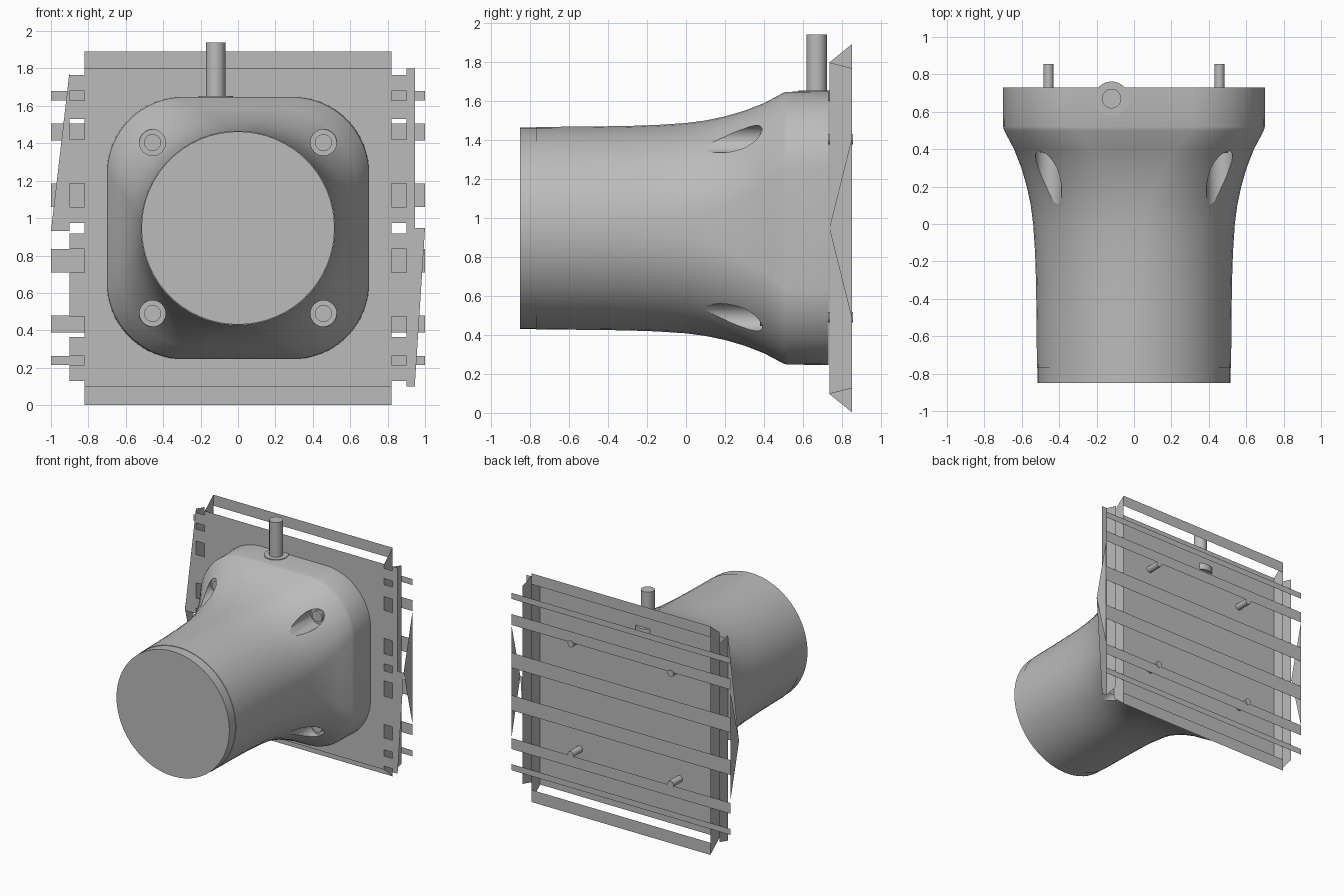
import bpy, bmesh, math
from mathutils import Matrix

old = bpy.data.objects.get("Cube")
if old:
    bpy.data.objects.remove(old, do_unlink=True)

GREY = bpy.data.materials.new("mid_grey")
GREY.use_nodes = True
GREY.diffuse_color = (0.5, 0.5, 0.5, 1)
GREY.node_tree.nodes["Principled BSDF"].inputs["Base Color"].default_value = (0.5, 0.5, 0.5, 1)

MID = 0.947      # height of the barrel axis
NEAR, FAR = 0.735, 0.85   # front and back planes of the wall frame


def finish(name, bm, smooth=False):
    mesh = bpy.data.meshes.new(name)
    bm.to_mesh(mesh)
    bm.free()
    mesh.materials.append(GREY)
    obj = bpy.data.objects.new(name, mesh)
    bpy.context.collection.objects.link(obj)
    if smooth:
        select(obj)
        bpy.ops.object.shade_smooth_by_angle(angle=math.radians(32))
    return obj


def select(obj):
    bpy.ops.object.select_all(action='DESELECT')
    obj.select_set(True)
    bpy.context.view_layer.objects.active = obj


def cylinder(name, radius, start, length, axis="y", sides=32):
    bm = bmesh.new()
    bmesh.ops.create_cone(bm, cap_ends=True, segments=sides, radius1=radius,
                          radius2=radius, depth=length)
    bmesh.ops.translate(bm, verts=bm.verts, vec=(0, 0, length / 2))
    if axis == "y":
        bmesh.ops.rotate(bm, verts=bm.verts, matrix=Matrix.Rotation(-math.pi / 2, 3, 'X'))
    bmesh.ops.translate(bm, verts=bm.verts, vec=start)
    return finish(name, bm, True)


def sheets(name, polygons):
    bm = bmesh.new()
    for poly in polygons:
        bm.faces.new([bm.verts.new(p) for p in poly])
    return finish(name, bm)


def upright(x0, x1, z0, z1, y):
    return [(x0, y, z0), (x1, y, z0), (x1, y, z1), (x0, y, z1)]


def section(half, radius, y, steps=14):
    """Rounded square ring; a circle when half equals radius."""
    pts = []
    for quarter, (sx, sz) in enumerate(((1, 1), (-1, 1), (-1, -1), (1, -1))):
        for k in range(steps):
            a = (quarter + (k + 0.5) / steps) * math.pi / 2
            pts.append((sx * (half - radius) + radius * math.cos(a), y,
                        MID + sz * (half - radius) + radius * math.sin(a)))
    return pts


# Flared housing: round barrel growing into a rounded square base
profile = [(-0.77, 0.52), (-0.5, 0.522), (-0.3, 0.525), (-0.15, 0.53), (0, 0.54),
           (0.1, 0.553), (0.2, 0.574), (0.3, 0.603), (0.4, 0.642), (0.5, 0.695),
           (0.52, 0.7), (0.73, 0.702)]
bm = bmesh.new()
rings = []
for y, half in profile:
    t = (half - 0.52) / 0.18
    rings.append([bm.verts.new(p) for p in section(half, 0.52 - 0.11 * t, y)])
for a, b in zip(rings, rings[1:]):
    for i in range(len(a)):
        j = (i + 1) % len(a)
        bm.faces.new((a[i], a[j], b[j], b[i]))
bm.faces.new(rings[0])
bm.faces.new(rings[-1])
bmesh.ops.recalc_face_normals(bm, faces=bm.faces)
housing = finish("housing", bm)

# Screw pockets cut into the flare, with a screw in each
for x in (-0.457, 0.457):
    for dz in (-0.457, 0.457):
        z = MID + dz
        cutter = cylinder("pocket_cutter", 0.07, (x, -0.3, z), 0.7)
        cutter.hide_render = True
        mod = housing.modifiers.new("pocket", 'BOOLEAN')
        mod.operation = 'DIFFERENCE'
        mod.solver = 'EXACT'
        mod.object = cutter
        select(housing)
        bpy.ops.object.modifier_apply(modifier=mod.name)
        bpy.data.objects.remove(cutter, do_unlink=True)
        cylinder("screw_head", 0.045, (x, 0.38, z), 0.04)
        cylinder("screw_pin", 0.027, (x, 0.41, z), 0.445, sides=20)
select(housing)
bpy.ops.object.shade_smooth_by_angle(angle=math.radians(32))

# Front cap and the pipe on top
cylinder("front_cap", 0.516, (0, -0.85, MID), 0.1, sides=64)
cylinder("pipe_collar", 0.092, (-0.12, 0.67, 1.6), 0.053, "z")
cylinder("pipe", 0.052, (-0.12, 0.67, 1.6), 0.34, "z")

# Wall panel with short tabs along both sides
tabs = [(1.68, 1.765), (1.53, 1.63), (1.185, 1.42), (0.975, 1.06)]
tabs += [(2 * MID - b, 2 * MID - a) for a, b in tabs]
panel = [upright(-0.82, 0.82, 0.1, 1.8, NEAR)]
for a, b in tabs:
    panel += [upright(-0.9, -0.82, a, b, NEAR), upright(0.82, 0.9, a, b, NEAR)]
sheets("wall_panel", panel)

# Long bands across the back
bands = [(1.63, 1.68), (1.415, 1.505), (1.06, 1.185)]
bands += [(2 * MID - b, 2 * MID - a) for a, b in bands]
sheets("back_bands", [upright(-1, 1, a, b, FAR) for a, b in bands])

# Top and bottom rims
sheets("rims", [upright(-0.82, 0.82, 1.8, 1.89, FAR), upright(-0.82, 0.82, 0, 0.1, FAR)])

# Side plates in three layers on each side
plates = []
for s in (-1, 1):
    for x, front_half, back_half in ((0.82, 0.85, 0.943), (0.9, 0.85, 0.82)):
        plates.append([(s * x, NEAR, MID - front_half), (s * x, FAR, MID - back_half),
                       (s * x, FAR, MID + back_half), (s * x, NEAR, MID + front_half)])
    plates.append([(s, NEAR, MID), (s, FAR, MID - 0.46), (s, FAR, MID + 0.46)])
sheets("side_plates", plates)

# Tapered side fins
sheets("side_fins", [
    [(-0.9, NEAR, 1.79), (-1, NEAR, 0.93), (-0.9, NEAR, 0.93)],
    upright(0.9, 0.945, 0.1, 1.8, NEAR),
    [(0.945, NEAR, 0.1), (1, NEAR, MID), (0.945, NEAR, MID)]])
